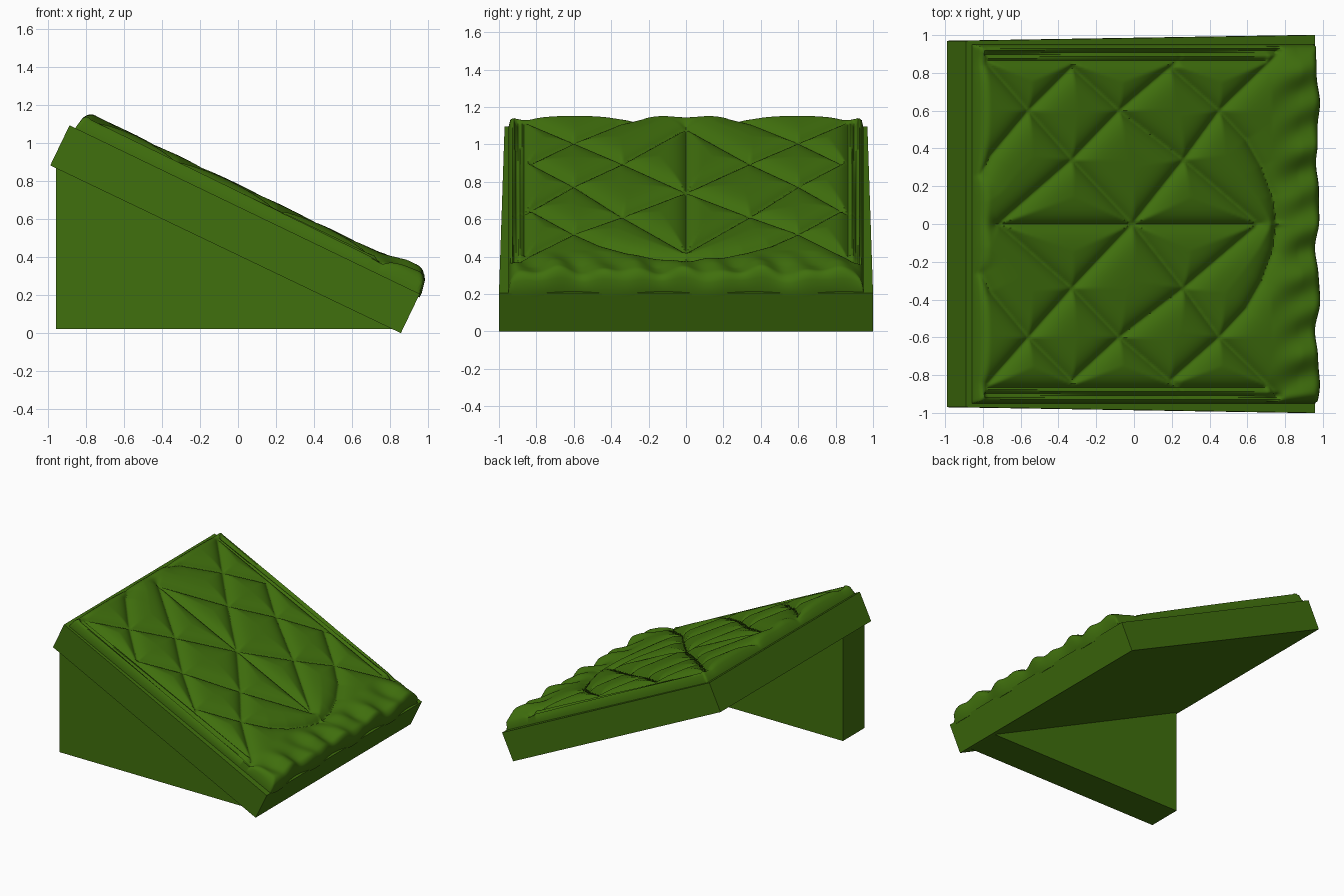
import bpy, bmesh, math
from mathutils import Vector

if "Cube" in bpy.data.objects:
    bpy.data.objects.remove(bpy.data.objects["Cube"])

green = bpy.data.materials.new("dark_green_fabric")
green.diffuse_color = (0.051, 0.16, 0.004, 1)
green.use_nodes = True
green.node_tree.nodes["Principled BSDF"].inputs["Base Color"].default_value = green.diffuse_color

ANG = math.radians(25.7)
C, S = math.cos(ANG), math.sin(ANG)
O = Vector((0.035, 0, 0.65))          # centre of the sloping board's top face


def local(u, v, w):
    """Slope coordinates (down the slope, across, off the surface) to world."""
    return O + Vector((u * C + w * S, v, -u * S + w * C))


def make(name, bm, smooth=False):
    bmesh.ops.recalc_face_normals(bm, faces=bm.faces)
    me = bpy.data.meshes.new(name)
    bm.to_mesh(me)
    bm.free()
    me.materials.append(green)
    ob = bpy.data.objects.new(name, me)
    bpy.context.collection.objects.link(ob)
    if smooth:
        bpy.ops.object.select_all(action='DESELECT')
        ob.select_set(True)
        bpy.context.view_layer.objects.active = ob
        bpy.ops.object.shade_smooth_by_angle(angle=math.radians(50))
    return ob


def solid(name, side_a, side_b):
    """Closed prism between two matching outlines."""
    bm = bmesh.new()
    a = [bm.verts.new(p) for p in side_a]
    b = [bm.verts.new(p) for p in side_b]
    bm.faces.new(a)
    bm.faces.new(b[::-1])
    n = len(a)
    for i in range(n):
        bm.faces.new((a[i], b[i], b[(i + 1) % n], a[(i + 1) % n]))
    return make(name, bm)


# Sloping board, slightly wider at its low end
board = [(-1.025, 0.97, 0), (1.025, 1.0, 0), (1.025, 1.0, -0.23), (-1.025, 0.97, -0.235)]
solid("sloping_board", [local(u, -v, w) for u, v, w in board],
      [local(u, v, w) for u, v, w in board])

# Triangular support under the front edge
tri = [(-0.96, 0.02), (0.86, 0.02), (-0.96, 0.89)]
solid("triangular_support", [(x, -0.93, z) for x, z in tri], [(x, -0.65, z) for x, z in tri])

# Quilting seams in plan (x, |y|), mirrored across y = 0
SEAMS = [
    [(-0.72, 0), (0.67, 0)],
    [(-0.71, 0), (-0.32, .34), (-.07, .6), (.2, .83), (.25, .87)],
    [(0, 0), (.27, .34), (.46, .6), (.77, .90)],
    [(0, 0), (-.32, .34), (-.55, .6), (-.77, .85)],
    [(.67, 0), (.27, .34), (-.07, .6), (-.32, .83)],
    [(-.80, .26), (-.75, .36), (-.55, .6), (-.32, .83)],
    [(.46, .6), (.2, .83)],
    [(.76, .02), (.74, .15), (.68, .31), (.60, .45), (.46, .6)],
    [(-.77, .865), (.70, .865)],
]
PIPING = [[(-.77, .90), (.77, .915)]]


def segments(paths):
    return [(a, b) for p in paths for a, b in zip(p, p[1:])]


def dist(x, y, segs):
    best = 9.0
    for (ax, ay), (bx, by) in segs:
        dx, dy = bx - ax, by - ay
        t = ((x - ax) * dx + (y - ay) * dy) / (dx * dx + dy * dy)
        t = min(1, max(0, t))
        ex, ey = x - ax - t * dx, y - ay - t * dy
        best = min(best, ex * ex + ey * ey)
    return math.sqrt(best)


seams, piping = segments(SEAMS), segments(PIPING)
U0, U1, V = -0.99, 1.02, 0.95


def height(u, v):
    x, y = u * C + 0.07, abs(v)
    # rounded edge
    e = min(u - U0, U1 - u, V - y)
    k = 1 - min(e / 0.06, 1)
    edge = math.sqrt(max(0, 1 - k * k))
    # pillows swelling away from seams
    h = 0.045 + 0.05 * (1 - math.exp(-dist(x, y, seams) / 0.045))
    h -= 0.04 * math.exp(-(dist(x, y, piping) / 0.014) ** 2)
    # creases along the low end
    if x > 0.72:
        f = min(1, (x - 0.72) / 0.15)
        h += f * 0.013 * (math.sin(v * 17 + 8 * x) + math.sin(v * 29 - 11 * x))
    return 0.012 + edge * h


# Quilted cushion: height field with a skirt and base
bm = bmesh.new()
NU, NV = 180, 180
grid = []
for i in range(NU + 1):
    u = U0 + (U1 - U0) * i / NU
    row = []
    for j in range(NV + 1):
        v = -V + 2 * V * j / NV
        w = height(u, v)
        drift = 0.012 * math.sin(v * 13) * max(0, (u - 0.9) / 0.12)
        row.append(bm.verts.new(local(u + drift, v, w)))
    grid.append(row)
for i in range(NU):
    for j in range(NV):
        bm.faces.new((grid[i][j], grid[i + 1][j], grid[i + 1][j + 1], grid[i][j + 1]))
rim = [e for e in bm.edges if e.is_boundary]
new = bmesh.ops.extrude_edge_only(bm, edges=rim)["geom"]
for g in new:
    if isinstance(g, bmesh.types.BMVert):
        g.co += Vector((S, 0, C)) * -0.03
bmesh.ops.holes_fill(bm, edges=[e for e in bm.edges if e.is_boundary], sides=0)
make("quilted_cushion", bm, smooth=True)
